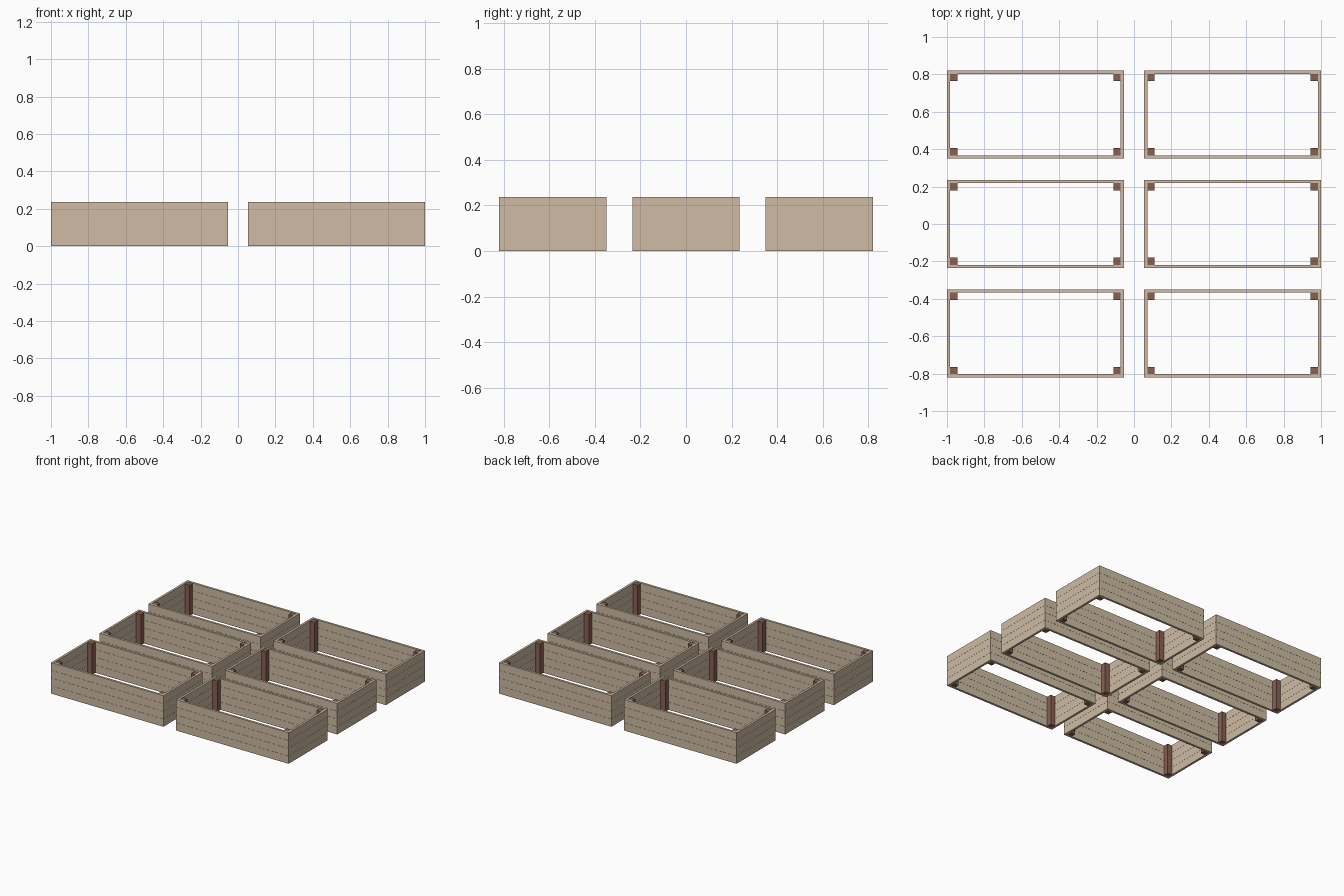
import bpy

if "Cube" in bpy.data.objects:
    bpy.data.objects.remove(bpy.data.objects["Cube"])

# Overall dimensions of one planter box
HX, HY = 0.473, 0.235      # half length, half width
T = 0.017                  # plank thickness
ROWS, PLANK = 4, 0.0592    # stacked planks and their height
GAP = 0.0008               # hairline joint between planks
POST = 0.039               # corner post section
HEIGHT = ROWS * PLANK


def material(name, rgb):
    m = bpy.data.materials.new(name)
    m.diffuse_color = (*rgb, 1)
    m.use_nodes = True
    m.node_tree.nodes["Principled BSDF"].inputs["Base Color"].default_value = m.diffuse_color
    return m


wood = material("light_wood", (0.62, 0.50, 0.37))
dark = material("dark_wood", (0.25, 0.12, 0.085))


def block(name, centre, size, mat):
    bpy.ops.mesh.primitive_cube_add(size=1, location=centre)
    ob = bpy.context.object
    ob.name = name
    ob.scale = size
    bpy.ops.object.transform_apply(location=False, rotation=False, scale=True)
    ob.data.materials.append(mat)
    return ob


def planter(cx, cy):
    # Plank walls: long sides run full length, ends sit between them
    for r in range(ROWS):
        z = (r + 0.5) * PLANK
        h = PLANK - GAP
        if r == 0:
            z -= GAP / 2
            z += GAP / 2
        for s in (-1, 1):
            block("side_plank", (cx, cy + s * (HY - T / 2), z),
                  (2 * HX, T, h), wood)
            block("end_plank", (cx + s * (HX - T / 2), cy, z),
                  (T, 2 * (HY - T), h), wood)
    # Corner posts inside the walls
    top = HEIGHT - 0.003
    for sx in (-1, 1):
        for sy in (-1, 1):
            block("corner_post",
                  (cx + sx * (HX - T - POST / 2), cy + sy * (HY - T - POST / 2), top / 2),
                  (POST, POST, top), dark)


# Two columns by three rows of planters
for cx in (-0.527, 0.527):
    for cy in (-0.585, 0, 0.585):
        planter(cx, cy)
